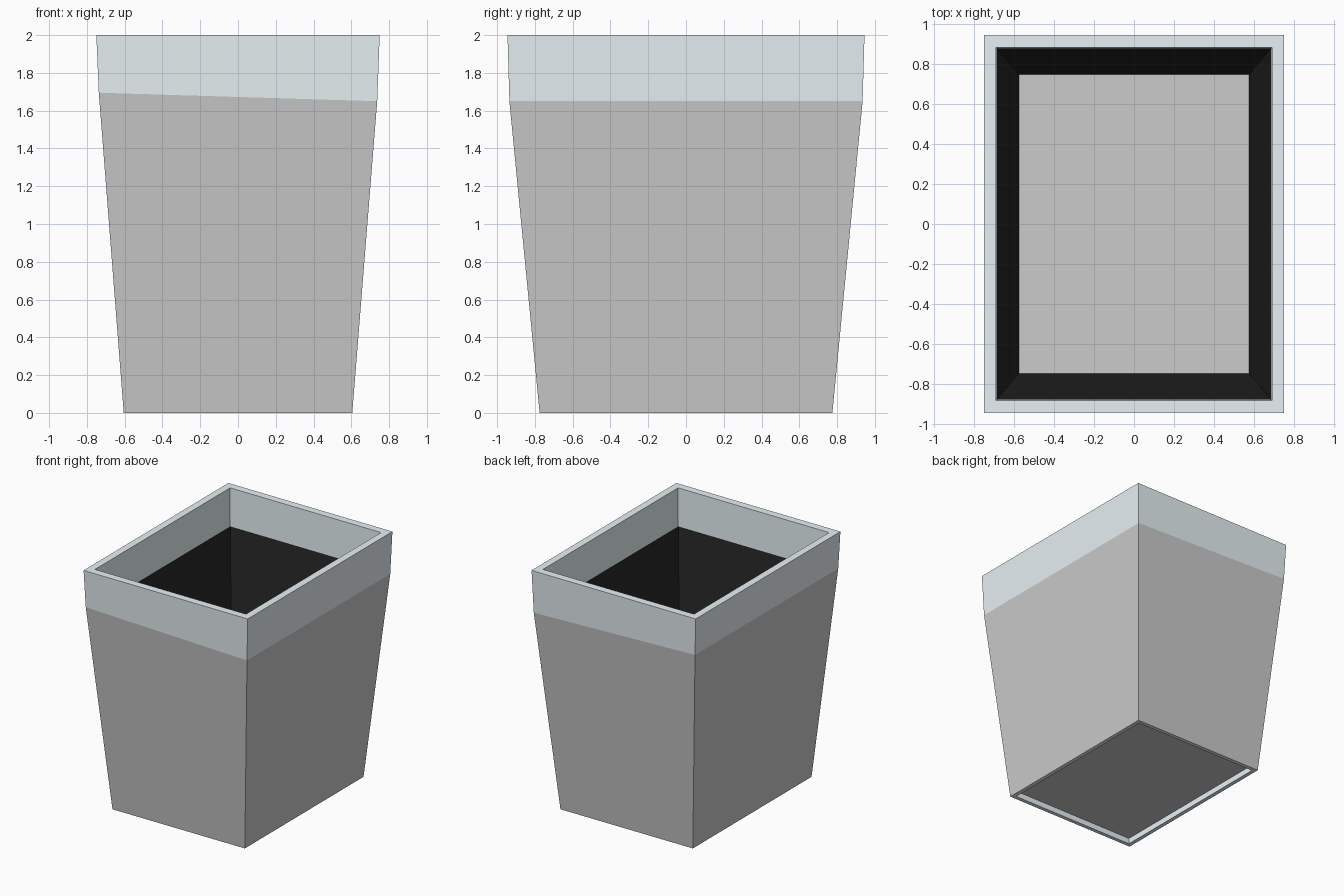
import bpy, bmesh

if "Cube" in bpy.data.objects:
    bpy.data.objects.remove(bpy.data.objects["Cube"])


def material(name, rgb):
    m = bpy.data.materials.new(name)
    m.diffuse_color = (*rgb, 1)
    m.use_nodes = True
    m.node_tree.nodes["Principled BSDF"].inputs["Base Color"].default_value = m.diffuse_color
    return m


RIM = material("blue_grey", (0.8, 0.88, 0.91))
LINING = material("black", (0.02, 0.02, 0.02))


def shell(name, loops, mat=None, cap=False):
    """Skin rectangular loops (half x, half y, z left, z right)."""
    bm = bmesh.new()
    rings = []
    for hx, hy, zl, zr in loops:
        rings.append([bm.verts.new(p) for p in (
            (-hx, -hy, zl), (hx, -hy, zr), (hx, hy, zr), (-hx, hy, zl))])
    for a, b in zip(rings, rings[1:]):
        for i in range(4):
            j = (i + 1) % 4
            bm.faces.new((a[i], a[j], b[j], b[i]))
    if cap:
        bm.faces.new(rings[0])
    me = bpy.data.meshes.new(name)
    bm.to_mesh(me)
    bm.free()
    if mat:
        me.materials.append(mat)
    ob = bpy.data.objects.new(name, me)
    bpy.context.collection.objects.link(ob)
    return ob


# Key cross-sections of the tapered bin
foot = (0.605, 0.775, 0, 0)
band_low = (0.737, 0.935, 1.695, 1.65)   # band edge slants slightly
top_out = (0.75, 0.945, 2, 2)
top_in = (0.69, 0.882, 2, 2)
band_in = (0.685, 0.877, 1.685, 1.685)
floor_edge = (0.575, 0.747, 0.05, 0.05)
foot_in = (0.572, 0.743, 0, 0)

# Outer wall, coloured rim band folding over the lip, black inner wall
shell("outer_wall", [foot, band_low])
shell("rim_band", [band_low, top_out, top_in, band_in], RIM)
shell("inner_wall", [band_in, floor_edge], LINING)

# Recessed floor and the foot ring below it
shell("floor", [floor_edge], cap=True)
shell("foot_ring", [floor_edge, foot_in, foot], RIM)
